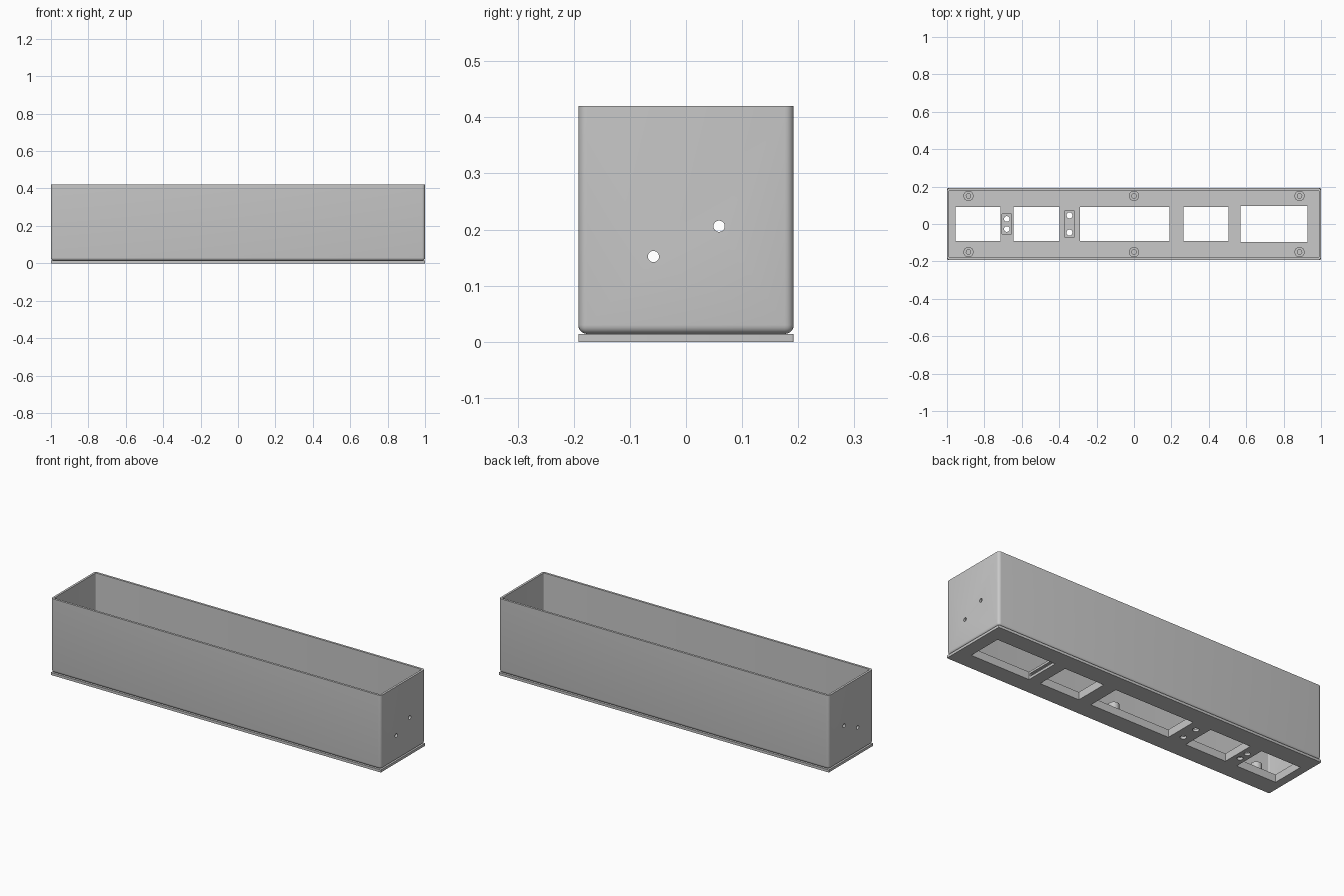
import bpy, bmesh, math
from mathutils import Matrix

if "Cube" in bpy.data.objects:
    bpy.data.objects.remove(bpy.data.objects["Cube"])

grey = bpy.data.materials.new("light grey")
grey.use_nodes = True
GREY = (0.58, 0.58, 0.58, 1)
grey.diffuse_color = GREY
for node in grey.node_tree.nodes:
    if node.type == "BSDF_PRINCIPLED":
        node.inputs["Base Color"].default_value = GREY


def finish(bm, name):
    mesh = bpy.data.meshes.new(name)
    bm.to_mesh(mesh)
    bm.free()
    mesh.materials.append(grey)
    obj = bpy.data.objects.new(name, mesh)
    bpy.context.collection.objects.link(obj)
    return obj


def box(name, x0, x1, y0, y1, z0, z1, radius=0, round_bottom=False):
    """Box with optionally rounded upright and bottom edges."""
    bm = bmesh.new()
    bmesh.ops.create_cube(bm, size=1)
    for v in bm.verts:
        v.co = (x1 if v.co.x > 0 else x0, y1 if v.co.y > 0 else y0, z1 if v.co.z > 0 else z0)
    if radius:
        edges = [e for e in bm.edges
                 if abs(e.verts[0].co.z - e.verts[1].co.z) > 1e-4
                 or (round_bottom and max(v.co.z for v in e.verts) < z0 + 1e-4)]
        bmesh.ops.bevel(bm, geom=edges, offset=radius, segments=5, profile=0.5,
                        affect="EDGES", clamp_overlap=True)
    return finish(bm, name)


def cylinder(name, x, y, z, radius, length, along_x=False):
    bm = bmesh.new()
    turn = Matrix.Rotation(math.pi / 2, 4, "Y") if along_x else Matrix()
    bmesh.ops.create_cone(bm, cap_ends=True, segments=32, radius1=radius, radius2=radius,
                          depth=length, matrix=Matrix.Translation((x, y, z)) @ turn)
    return finish(bm, name)


def cut(target, cutter):
    mod = target.modifiers.new("cut", "BOOLEAN")
    mod.operation = "DIFFERENCE"
    mod.solver = "EXACT"
    mod.object = cutter
    bpy.context.view_layer.objects.active = target
    bpy.ops.object.modifier_apply(modifier=mod.name)
    bpy.data.objects.remove(cutter)


def smooth(obj):
    bpy.ops.object.select_all(action="DESELECT")
    obj.select_set(True)
    bpy.context.view_layer.objects.active = obj
    bpy.ops.object.shade_smooth_by_angle(angle=math.radians(30))


HALF_Y, PLATE, FLOOR, TOP, WALL = 0.192, 0.014, 0.042, 0.42, 0.012

# Open-topped case and the flat plate below it
case = box("case", -1, 1, -HALF_Y, HALF_Y, PLATE, TOP, 0.016, True)
cut(case, box("cavity", -1 + WALL, 1 - WALL, -HALF_Y + WALL, HALF_Y - WALL, FLOOR, 1, 0.006))
plate = box("base_plate", -1, 1, -HALF_Y, HALF_Y, 0, PLATE, 0.004)

# Windows through floor and plate: left end, right end, half depth
windows = [(-0.955, -0.714, 0.092), (-0.644, -0.398, 0.092), (-0.29, 0.19, 0.092),
           (0.265, 0.505, 0.092), (0.57, 0.928, 0.097)]
for x0, x1, d in windows:
    for part in (case, plate):
        cut(part, box("window", x0, x1, -d, d, -0.1, 0.1))

# Hidden clip groove at both ends of the last window
cut(case, box("groove", 0.555, 0.943, -0.09, 0.09, 0, 0.03))

# Small pockets in the floor with pairs of round holes in the plate
for x, half_w, half_d, hole_y, r in [(-0.68, 0.025, 0.053, 0.027, 0.015),
                                     (-0.345, 0.026, 0.07, 0.046, 0.016)]:
    cut(case, box("pocket", x - half_w, x + half_w, -half_d, half_d, 0, 0.1))
    for side in (-1, 1):
        cut(plate, cylinder("hole", x, side * hole_y, 0, r, 0.1))

# Cable holes through both end walls
for y, z in [(-0.058, 0.152), (0.059, 0.206)]:
    cut(case, cylinder("end_hole", 0, y, z, 0.01, 3, True))

# Screw bosses with blind holes
for x in (-0.885, 0, 0.885):
    for y in (-0.15, 0.15):
        boss = cylinder("screw_boss", x, y, 0.068, 0.027, 0.06)
        cut(boss, cylinder("bore", x, y, 0.1, 0.012, 0.08))
        smooth(boss)

for part in (case, plate):
    smooth(part)
